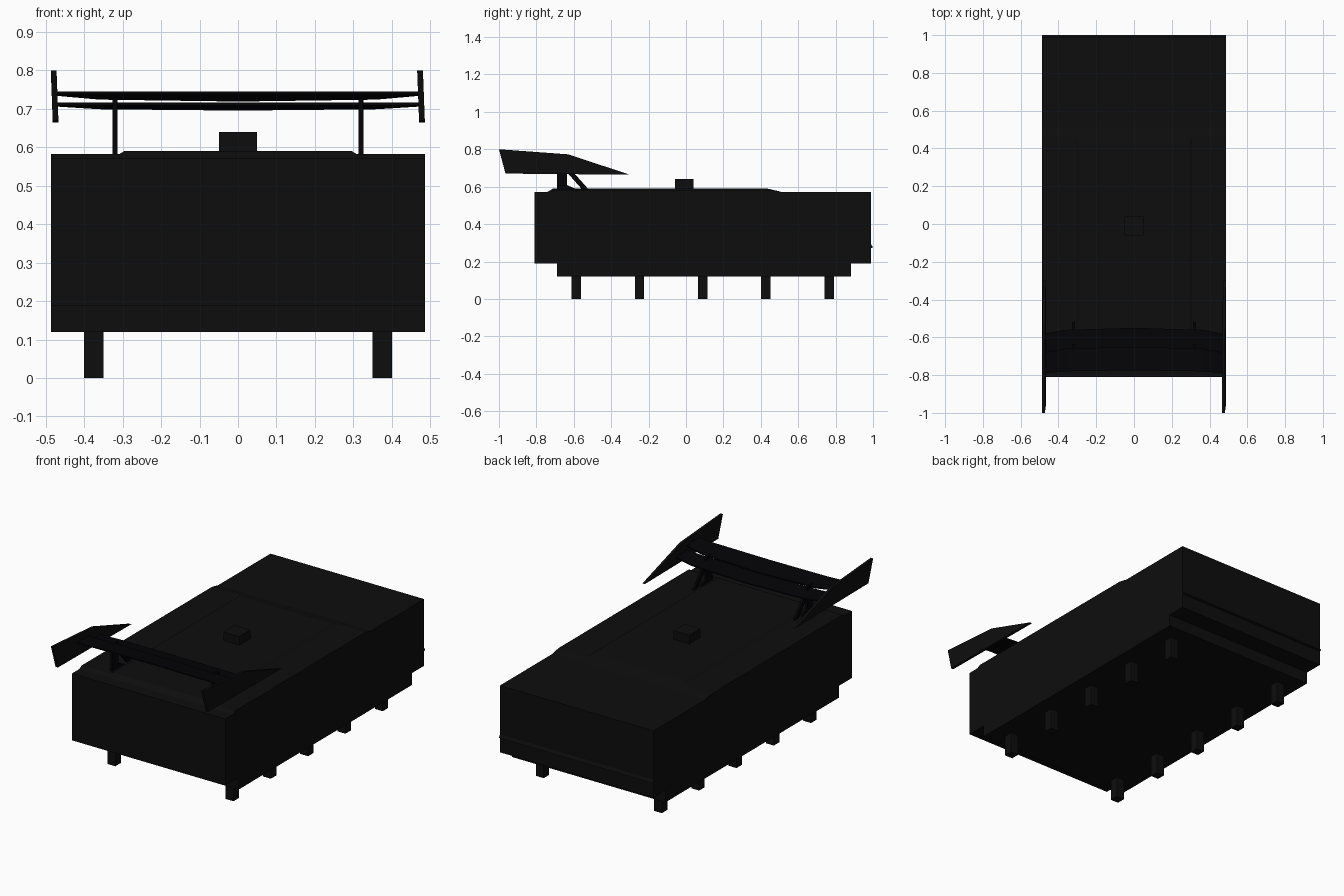
import bpy
import bmesh

cube = bpy.data.objects.get("Cube")
if cube:
    bpy.data.objects.remove(cube, do_unlink=True)


def make_material(name, color):
    mat = bpy.data.materials.new(name)
    mat.use_nodes = True
    mat.diffuse_color = color
    mat.node_tree.nodes["Principled BSDF"].inputs["Base Color"].default_value = color
    return mat


BLACK = make_material("matte black", (0.004, 0.004, 0.004, 1))
DARK = make_material("blue black", (0.001, 0.001, 0.002, 1))


def loft(name, rings, mat=BLACK):
    """Join equal rings of points into a closed solid."""
    bm = bmesh.new()
    loops = [[bm.verts.new(p) for p in ring] for ring in rings]
    n = len(loops[0])
    for a, b in zip(loops, loops[1:]):
        for i in range(n):
            j = (i + 1) % n
            bm.faces.new((a[i], a[j], b[j], b[i]))
    bm.faces.new(loops[0])
    bm.faces.new(loops[-1])
    bmesh.ops.recalc_face_normals(bm, faces=bm.faces)
    mesh = bpy.data.meshes.new(name)
    bm.to_mesh(mesh)
    bm.free()
    mesh.materials.append(mat)
    obj = bpy.data.objects.new(name, mesh)
    bpy.context.collection.objects.link(obj)
    return obj


def prism(name, profile, x0, x1, mat=BLACK, lean=0.0):
    """Extrude a (y, z) profile along x, leaning sideways with height."""
    return loft(name, [[(x + lean * (z - 0.8), y, z) for y, z in profile]
                       for x in (x0, x1)], mat)


def box(name, x, y, z, mat=BLACK):
    profile = [(y[0], z[0]), (y[1], z[0]), (y[1], z[1]), (y[0], z[1])]
    return prism(name, profile, x[0], x[1], mat)


W = 0.487

# Hull with its lower step, side skirts and rear trim
box("hull", (-W, W), (-0.81, 0.99), (0.188, 0.571))
box("lower_hull", (-0.475, 0.475), (-0.69, 0.882), (0.12, 0.188))
for side, s in (("left", 1), ("right", -1)):
    box(side + "_skirt", sorted((s * 0.475, s * W)), (-0.69, 0.882), (0.12, 0.188))
prism("rear_trim", [(0.985, 0.30), (1.0, 0.275), (0.985, 0.27)], -W, W)

# Raised roof: full-width deck and a bevelled centre panel
prism("roof_deck", [(-0.745, 0.57), (-0.72, 0.583), (0.46, 0.583), (0.52, 0.57)], -W, W)


def rect(x, y0, y1, z):
    return [(-x, y0, z), (x, y0, z), (x, y1, z), (-x, y1, z)]


loft("roof_panel", [rect(0.32, -0.735, 0.5, 0.575), rect(0.295, -0.71, 0.43, 0.591)])
box("roof_box", (-0.05, 0.05), (-0.06, 0.04), (0.585, 0.64))

# Five pairs of square legs
for side, s in (("left", 1), ("right", -1)):
    for i in range(5):
        y = -0.587 + i * 0.338
        box(f"{side}_leg_{i + 1}", sorted((s * 0.35, s * 0.40)),
            (y - 0.025, y + 0.025), (0, 0.125))

# Wing supports: post, diagonal brace and foot
for side, s in (("left", 1), ("right", -1)):
    x0, x1 = s * 0.32 - 0.006, s * 0.32 + 0.006
    box(side + "_wing_post", (x0, x1), (-0.69, -0.635), (0.575, 0.735), DARK)
    prism(side + "_wing_brace", [(-0.635, 0.675), (-0.60, 0.675), (-0.52, 0.585),
                                 (-0.555, 0.585)], x0, x1, DARK)
    prism(side + "_wing_foot", [(-0.64, 0.61), (-0.57, 0.58), (-0.64, 0.58)], x0, x1, DARK)


# Two bowed wing blades
def blade(name, back, front, back_z, front_z, drop):
    rings = []
    for x, bow in ((-0.473, 0), (-0.36, 0.02), (0, 0.03), (0.36, 0.02), (0.473, 0)):
        fy, fz = front + bow, front_z - drop * bow
        by = back + 0.5 * bow
        rings.append([(x, by, back_z), (x, fy, fz + 0.007),
                      (x, fy, fz), (x, by, back_z - 0.007)])
    loft(name, rings, DARK)


blade("rear_wing_blade", -0.79, -0.68, 0.745, 0.734, 0.5)
blade("front_wing_blade", -0.68, -0.58, 0.716, 0.706, 0.35)

# Leaning wing end plates
plate = [(-1.0, 0.80), (-0.63, 0.773), (-0.30, 0.664), (-0.965, 0.67)]
prism("left_end_plate", plate, 0.466, 0.481, BLACK, lean=-0.038)
prism("right_end_plate", plate, -0.487, -0.472, BLACK, lean=-0.038)
